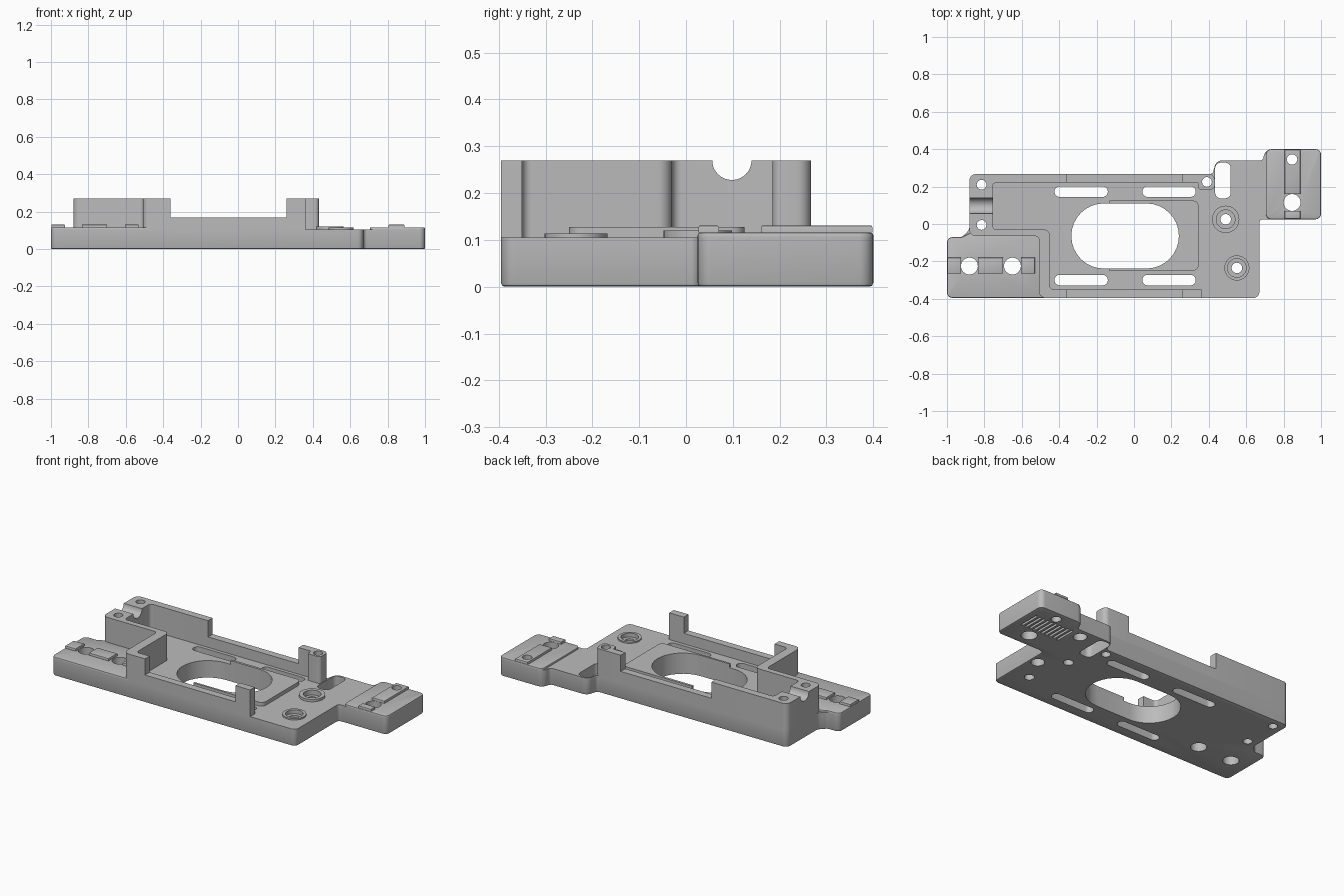
import bpy, bmesh, math
from mathutils import Vector

cube = bpy.data.objects.get("Cube")
if cube:
    bpy.data.objects.remove(cube, do_unlink=True)

grey = bpy.data.materials.new("machined_grey")
grey.use_nodes = True
COLOUR = (0.5, 0.5, 0.5, 1)
grey.diffuse_color = COLOUR
grey.node_tree.nodes["Principled BSDF"].inputs["Base Color"].default_value = COLOUR


def rounded(points, steps=8):
    """Turn (x, y, radius) corners into a filleted outline."""
    out = []
    n = len(points)
    for i, (x, y, r) in enumerate(points):
        p = Vector((x, y))
        if r == 0:
            out.append(p)
            continue
        a = (Vector(points[i - 1][:2]) - p).normalized()
        b = (Vector(points[(i + 1) % n][:2]) - p).normalized()
        half = a.angle(b) / 2
        mid = p + (a + b).normalized() * (r / math.sin(half))
        start = p + a * (r / math.tan(half)) - mid
        end = p + b * (r / math.tan(half)) - mid
        turn = start.angle_signed(end)
        for k in range(steps + 1):
            t = -turn * k / steps
            c, s = math.cos(t), math.sin(t)
            out.append(mid + Vector((start.x * c - start.y * s, start.x * s + start.y * c)))
    return out


def prism(name, points, z0, z1, bottom=0, top=0):
    """Extrude an outline, with optional edge bevels."""
    bm = bmesh.new()
    face = bm.faces.new([bm.verts.new((p.x, p.y, z0)) for p in rounded(points)])
    res = bmesh.ops.extrude_face_region(bm, geom=[face])
    for v in res["geom"]:
        if isinstance(v, bmesh.types.BMVert):
            v.co.z = z1
    bmesh.ops.recalc_face_normals(bm, faces=bm.faces[:])
    for z, size in ((z0, bottom), (z1, top)):
        if size:
            edges = [e for e in bm.edges if all(abs(v.co.z - z) < 1e-6 for v in e.verts)]
            bmesh.ops.bevel(bm, geom=edges, offset=size, segments=2, profile=0.5, affect="EDGES")
    mesh = bpy.data.meshes.new(name)
    bm.to_mesh(mesh)
    bm.free()
    mesh.materials.append(grey)
    ob = bpy.data.objects.new(name, mesh)
    bpy.context.collection.objects.link(ob)
    return ob


def box(name, x0, x1, y0, y1, z0, z1, r=0, top=0):
    return prism(name, [(x0, y0, r), (x1, y0, r), (x1, y1, r), (x0, y1, r)], z0, z1, 0, top)


def disc(name, x, y, r, z0, z1, sides=32):
    ring = [(x + r * math.cos(math.tau * i / sides), y + r * math.sin(math.tau * i / sides), 0)
            for i in range(sides)]
    return prism(name, ring, z0, z1)


def cut(targets, cutters):
    """Subtract the joined cutters from every target, then discard them."""
    bm = bmesh.new()
    for c in cutters:
        bm.from_mesh(c.data)
        bpy.data.objects.remove(c, do_unlink=True)
    mesh = bpy.data.meshes.new("cutter")
    bm.to_mesh(mesh)
    bm.free()
    tool = bpy.data.objects.new("cutter", mesh)
    tool.hide_render = True
    bpy.context.collection.objects.link(tool)
    for ob in targets:
        mod = ob.modifiers.new("cut", "BOOLEAN")
        mod.operation, mod.solver, mod.object = "DIFFERENCE", "EXACT", tool
    bpy.context.view_layer.update()
    deps = bpy.context.evaluated_depsgraph_get()
    done = [bpy.data.meshes.new_from_object(ob.evaluated_get(deps)) for ob in targets]
    for ob, me in zip(targets, done):
        ob.modifiers.clear()
        ob.data = me
    bpy.data.objects.remove(tool, do_unlink=True)


FLOOR, ARM, STRIP, LOW, HIGH = 0.105, 0.116, 0.131, 0.17, 0.27

# Base plate with offset arms
plate = prism("base_plate", [
    (-1, -0.395, .03), (0.67, -0.395, .03), (0.67, 0.025, .02), (1, 0.025, .03),
    (1, 0.4, .03), (0.70, 0.4, .045), (0.69, 0.34, .02), (0.44, 0.34, .04),
    (0.42, 0.267, .02), (-0.88, 0.267, .035), (-0.88, -0.03, .04),
    (-0.92, -0.07, .03), (-1, -0.07, .03)], 0, FLOOR, bottom=0.008)

# Raised arm tops
left_arm = prism("left_arm_top", [
    (-1, -0.395, .03), (-0.48, -0.395, 0), (-0.48, -0.05, 0), (-0.88, -0.05, 0),
    (-0.92, -0.07, .02), (-1, -0.07, .03)], FLOOR, ARM, top=0.006)
right_arm = box("right_arm_top", 0.705, 1, 0.025, 0.4, FLOOR, ARM, r=0.03, top=0.006)

# Tall end wall wrapping around the tray
end_wall = prism("end_wall", [
    (-0.88, 0.267, .035), (-0.36, 0.267, 0), (-0.36, 0.222, 0), (-0.755, 0.222, .02),
    (-0.755, -0.03, .02), (-0.45, -0.03, .03), (-0.45, -0.35, .02), (-0.36, -0.35, 0),
    (-0.36, -0.395, 0), (-0.508, -0.395, .035), (-0.508, -0.065, .02),
    (-0.88, -0.065, .035)], FLOOR, HIGH)

# Side rails and posts
box("back_rail", -0.36, 0.26, 0.222, 0.267, FLOOR, LOW)
box("front_rail", -0.36, 0.26, -0.395, -0.35, FLOOR, LOW)
box("front_post", 0.26, 0.36, -0.395, -0.35, FLOOR, HIGH)
back_post = prism("back_post", [
    (0.26, 0.267, 0), (0.432, 0.267, .03), (0.432, 0.185, .02), (0.345, 0.185, .01),
    (0.345, 0.222, .01), (0.26, 0.222, 0)], FLOOR, HIGH)

# Raised pad around the window
pad = prism("window_pad", [
    (-0.13, -0.25, 0), (0.345, -0.25, .03), (0.345, 0.125, .03), (-0.13, 0.125, 0)],
    FLOOR, 0.128)

# Clamp strips on the arms
strips = [box("left_strip", a, b, -0.265, -0.18, ARM, STRIP, top=0.004)
          for a, b in ((-0.998, -0.925), (-0.835, -0.70), (-0.605, -0.53))]
strips += [box("right_strip", 0.805, 0.89, a, b, ARM, STRIP, top=0.004)
           for a, b in ((0.027, 0.07), (0.16, 0.398))]

# Screw bosses
BOSSES = ((0.49, 0.025, 0.073, 0.12), (0.55, -0.235, 0.067, 0.114))
bosses = [disc("screw_boss", x, y, r, FLOOR, z) for x, y, r, z in BOSSES]

targets = [plate, left_arm, right_arm, end_wall, back_post, pad] + strips + bosses

# Through holes
HOLES = ((-0.88, -0.225, .045), (-0.65, -0.225, .045), (0.845, 0.115, .045),
         (0.845, 0.345, .028), (-0.815, 0.21, .026), (-0.815, -0.005, .026),
         (0.39, 0.225, .026))
tools = [disc("hole", x, y, r, -0.1, 0.5) for x, y, r in HOLES]
tools += [disc("hole", x, y, 0.028, -0.1, 0.5) for x, y, _, _ in BOSSES]

# Window and long slots
tools.append(box("window", -0.335, 0.24, -0.238, 0.11, -0.1, 0.5, r=0.1735))
for x in (-0.425, 0.045):
    for y in (0.145, -0.328):
        tools.append(box("slot", x, x + 0.285, y, y + 0.056, -0.1, 0.5, r=0.0275))
tools.append(box("slot", 0.434, 0.517, 0.137, 0.328, -0.1, 0.5, r=0.03))

# Underside blind holes and grip slits
tools += [disc("blind", x, y, 0.038, -0.1, 0.06) for x, y in ((0.62, -0.08), (0.62, 0.28))]
for i in range(10):
    x = 0.69 + i * 0.028
    tools.append(box("slit", x, x + 0.014, 0.175, 0.305, -0.1, 0.02))
cut(targets, tools)

# Boss counterbores
cut([plate] + bosses, [disc("bore", x, y, 0.05, 0.09, 0.5) for x, y, _, _ in BOSSES])

# Cable channel across the end wall
channel = disc("channel", 0, 0, 0.042, -0.1, 0.1)
for v in channel.data.vertices:
    v.co = (-0.815 + v.co.z, 0.098 + v.co.x, HIGH + v.co.y)
channel.data.flip_normals()
bm = bmesh.new()
bm.from_mesh(channel.data)
bmesh.ops.recalc_face_normals(bm, faces=bm.faces[:])
bm.to_mesh(channel.data)
bm.free()
cut([end_wall], [channel])

# Smooth curved faces, keep edges crisp
bpy.ops.object.select_all(action="DESELECT")
for ob in bpy.context.scene.objects:
    if ob.type == "MESH":
        ob.select_set(True)
        bpy.context.view_layer.objects.active = ob
bpy.ops.object.shade_smooth_by_angle(angle=math.radians(30))
